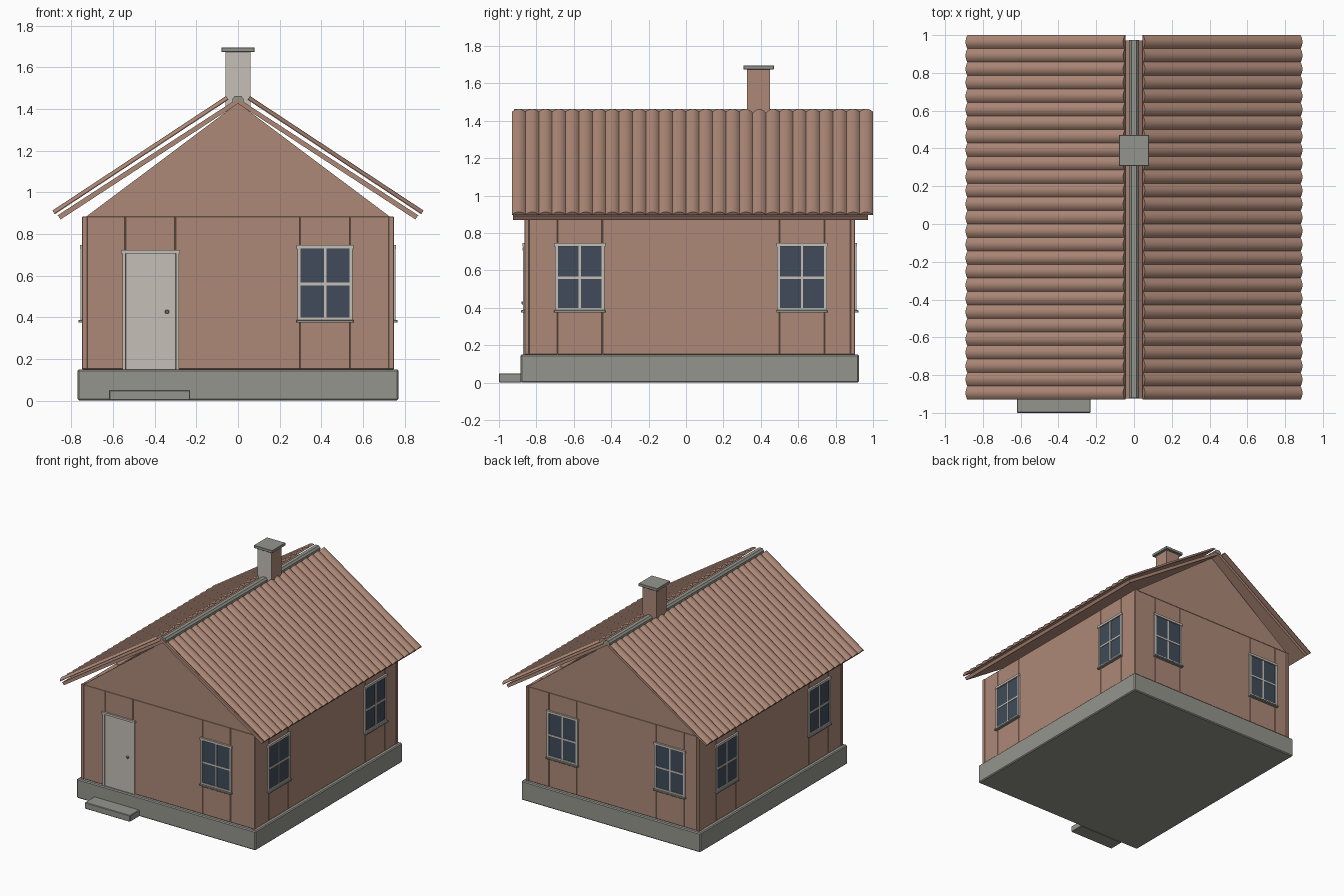
import bpy
import bmesh
import math
from mathutils import Matrix, Vector

if "Cube" in bpy.data.objects:
    bpy.data.objects.remove(bpy.data.objects["Cube"], do_unlink=True)


def material(name, rgb):
    m = bpy.data.materials.new(name)
    m.use_nodes = True
    m.diffuse_color = (*rgb, 1)
    m.node_tree.nodes["Principled BSDF"].inputs["Base Color"].default_value = (*rgb, 1)
    return m


BROWN = material("clay brown", (0.42, 0.25, 0.187))
GREY = material("concrete grey", (0.30, 0.30, 0.27))
CREAM = material("warm white", (0.56, 0.52, 0.47))
GLASS = material("dark blue glass", (0.05, 0.071, 0.1))


def finish(name, bm, *mats):
    bmesh.ops.recalc_face_normals(bm, faces=bm.faces)
    mesh = bpy.data.meshes.new(name)
    bm.to_mesh(mesh)
    bm.free()
    for m in mats:
        mesh.materials.append(m)
    ob = bpy.data.objects.new(name, mesh)
    bpy.context.collection.objects.link(ob)
    return ob


def boxes(name, spans, mat, place=Matrix(), bevel=0.0):
    """One object from boxes given as ((x0, x1), (y0, y1), (z0, z1))."""
    bm = bmesh.new()
    for span in spans:
        mid = Vector([(a + b) / 2 for a, b in span])
        size = Vector([b - a for a, b in span])
        bmesh.ops.create_cube(bm, size=1, matrix=place @ Matrix.Translation(mid) @ Matrix.Diagonal((*size, 1)))
    if bevel:
        bmesh.ops.bevel(bm, geom=bm.edges[:], offset=bevel, segments=1, affect="EDGES")
    return finish(name, bm, mat)


def prism(name, profile, mat, y0, y1):
    """Extrude an (x, z) outline along y."""
    bm = bmesh.new()
    face = bm.faces.new([bm.verts.new((x, y0, z)) for x, z in profile])
    side = bmesh.ops.extrude_face_region(bm, geom=[face])["geom"]
    moved = [v for v in side if isinstance(v, bmesh.types.BMVert)]
    bmesh.ops.translate(bm, verts=moved, vec=(0, y1 - y0, 0))
    return finish(name, bm, mat)


# Foundation and door step
boxes("foundation", [((-0.77, 0.77), (-0.885, 0.925), (0, 0.15))], GREY, bevel=0.007)
boxes("door_step", [((-0.62, -0.23), (-1.0, -0.88), (0, 0.05))], GREY, bevel=0.004)

BASE, EAVE = 0.15, 0.885
HALF_X, HALF_Y, MID_Y = 0.745, 0.88, 0.02
OPEN = 0.12      # half width of an opening panel


def window(name, u, place):
    """Window on a wall, local x along the wall and -y outward."""
    w, z0, z1 = 0.137, 0.38, 0.745
    boxes(name + "_glass", [((u - w + 0.01, u + w - 0.01), (-0.005, 0.002), (z0, z1 - 0.01))], GLASS, place)
    frame = [((u - w + 0.004, u - w + 0.02), (-0.011, 0.002), (z0, z1 - 0.005)),
             ((u + w - 0.02, u + w - 0.004), (-0.011, 0.002), (z0, z1 - 0.005)),
             ((u - w, u + w), (-0.014, 0.002), (z1 - 0.016, z1 + 0.002)),
             ((u - w + 0.01, u + w - 0.01), (-0.010, 0.002), (z0 + 0.005, z0 + 0.02))]
    boxes(name + "_frame", frame, CREAM, place)
    bars = [((u - 0.006, u + 0.006), (-0.008, 0.002), (z0, z1 - 0.01)),
            ((u - w + 0.01, u + w - 0.01), (-0.0085, 0.002), (0.553, 0.566))]
    boxes(name + "_bars", bars, CREAM, place)
    boxes(name + "_sill", [((u - w, u + w), (-0.022, 0.002), (z0 - 0.006, z0 + 0.007))], GREY, place, 0.002)


# Walls: name, turn, distance from centre, half length, window centres, door centres
walls = [("front", 0, HALF_Y, HALF_X, [0.418], [-0.422]),
         ("left", 90, HALF_X, HALF_Y, [-0.588, 0.6], []),
         ("back", 180, HALF_Y, HALF_X, [-0.43, 0.495], []),
         ("right", -90, HALF_X, HALF_Y, [-0.55, 0.588], [])]
for name, turn, dist, half, wins, doors in walls:
    place = (Matrix.Translation((0, MID_Y, 0)) @ Matrix.Rotation(math.radians(turn), 4, "Z")
             @ Matrix.Translation((0, -dist, 0)))
    cuts = [-half + 0.02, half - 0.02]
    for c in wins + doors:
        cuts += [c - OPEN, c + OPEN]
    cuts.sort()
    panels = [((a, b), (0, 0.04), (BASE, EAVE)) for a, b in zip(cuts, cuts[1:])]
    boxes(name + "_wall_panels", panels, BROWN, place, 0.003)
    for i, u in enumerate(wins):
        window(f"{name}_window_{i + 1}", u, place)

# Corner boards
corners = []
for sx in (-1, 1):
    for sy in (-1, 1):
        xs = sorted((sx * (HALF_X - 0.022), sx * (HALF_X + 0.004)))
        ys = sorted((MID_Y + sy * (HALF_Y - 0.022), MID_Y + sy * (HALF_Y + 0.004)))
        corners.append((xs, ys, (BASE, EAVE)))
boxes("corner_boards", corners, BROWN, bevel=0.003)

# Front door
FRONT = MID_Y - HALF_Y
boxes("door_leaf", [((-0.538, -0.3), (FRONT - 0.006, FRONT + 0.01), (BASE, 0.706))], CREAM)
boxes("door_frame", [((-0.555, -0.541), (FRONT - 0.011, FRONT + 0.01), (BASE, 0.706)),
                     ((-0.297, -0.283), (FRONT - 0.011, FRONT + 0.01), (BASE, 0.706)),
                     ((-0.562, -0.278), (FRONT - 0.014, FRONT + 0.01), (0.706, 0.722))], CREAM)
boxes("door_handle", [((-0.35, -0.332), (FRONT - 0.02, FRONT), (0.418, 0.434))], GREY, bevel=0.003)

# Gable walls
gable = [(-0.727, EAVE), (0.727, EAVE), (0, 1.43)]
prism("front_gable", gable, BROWN, FRONT, FRONT + 0.03)
prism("back_gable", gable, BROWN, MID_Y + HALF_Y - 0.03, MID_Y + HALF_Y)

# Roof deck and ridge cap
deck = [(0, 1.452), (0.866, 0.89), (0.852, 0.87), (0, 1.426)]
for side, s in (("left", 1), ("right", -1)):
    prism(side + "_roof_deck", [(s * x, z) for x, z in deck], BROWN, -0.925, 0.972)
cap = [(0.026, 1.435), (0.026, 1.45), (0.014, 1.464)]
prism("ridge_cap", cap + [(-x, z) for x, z in reversed(cap)], GREY, -0.92, 0.975)

# Barrel tile sheets: one scalloped section swept down each slope
TILES, STEPS, Y0, Y1 = 27, 8, -0.93, 1.0
top, low = Vector((0.046, 0, 1.445)), Vector((0.88, 0, 0.895))
slope = (low - top).normalized()
normal = Vector((-slope.z, 0, slope.x))
pitch = (Y1 - Y0) / TILES
for side, s in (("left", 1), ("right", -1)):
    bm = bmesh.new()
    rows = []
    for i in range(TILES * STEPS + 1):
        rise = 0.004 + 0.017 * abs(math.sin(math.pi * i / STEPS)) ** 0.8
        ring = []
        for end, h in ((top, 0), (low, 0), (low, rise), (top, rise)):
            p = end + normal * h
            ring.append(bm.verts.new((s * p.x, Y0 + i * pitch / STEPS, p.z)))
        rows.append(ring)
    for a, b in zip(rows, rows[1:]):
        for k in range(4):
            bm.faces.new((a[k], a[(k + 1) % 4], b[(k + 1) % 4], b[k]))
    bm.faces.new(rows[0])
    bm.faces.new(rows[-1])
    tiles = finish(side + "_roof_tiles", bm, BROWN)
    bpy.ops.object.select_all(action="DESELECT")
    tiles.select_set(True)
    bpy.context.view_layer.objects.active = tiles
    bpy.ops.object.shade_smooth_by_angle(angle=math.radians(40))

# Chimney: plain front face, clay on the other sides
chimney = boxes("chimney", [((-0.06, 0.06), (0.325, 0.45), (1.37, 1.677))], BROWN)
chimney.data.materials.append(CREAM)
for face in chimney.data.polygons:
    face.material_index = 1 if face.normal.y < -0.9 else 0
boxes("chimney_cap", [((-0.08, 0.08), (0.307, 0.47), (1.675, 1.696))], GREY, bevel=0.002)
